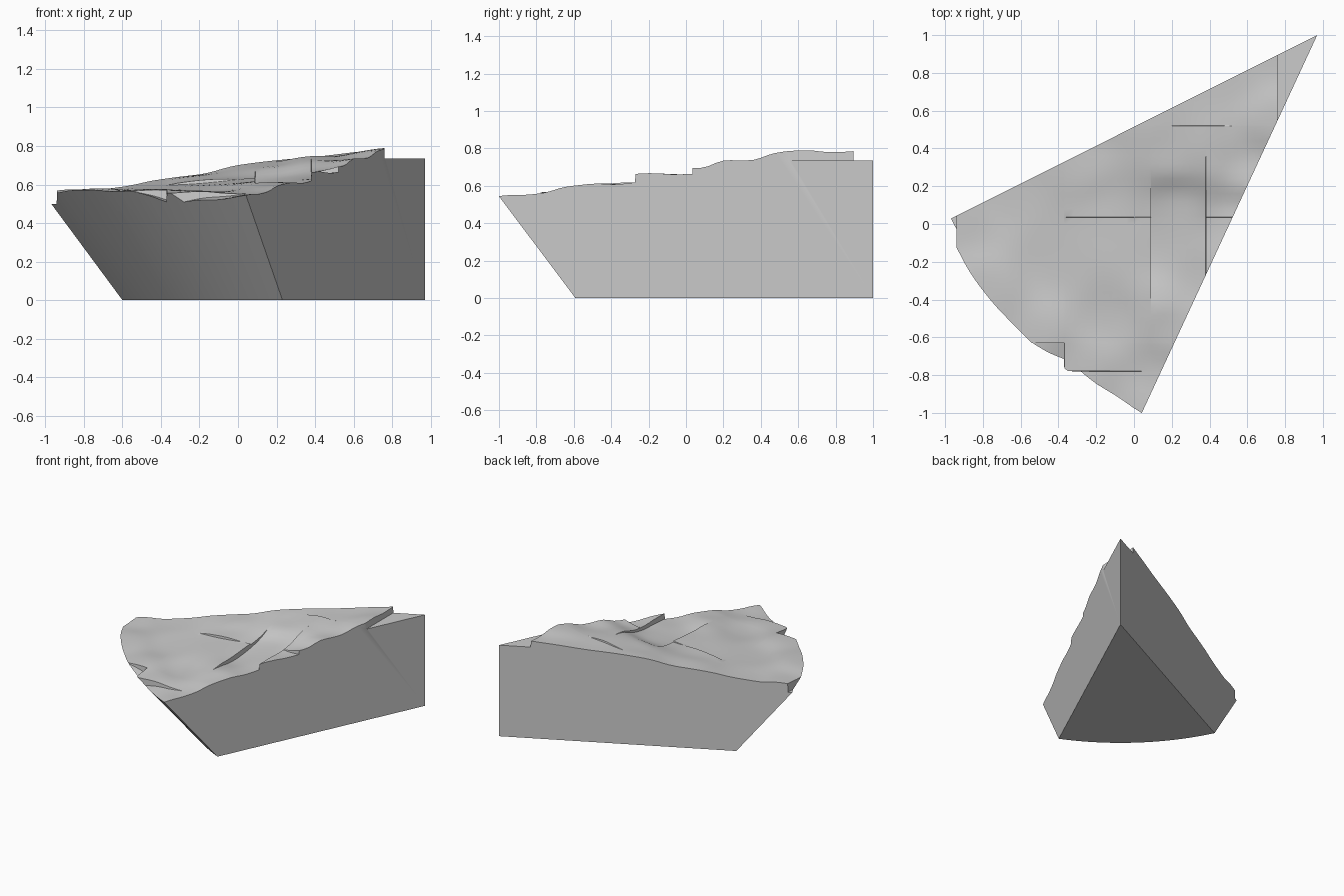
import bpy, bmesh, math

cube = bpy.data.objects.get("Cube")
if cube:
    bpy.data.objects.remove(cube)

APEX = (0.97, 1.0)
START, END = math.radians(206.6), math.radians(245.1)
FOOT, FLARE = 1.755, 0.827      # floor radius and outward lean of the curved side
SEAMS_X = (-0.94, -0.37, 0.09, 0.38, 0.76)
SEAMS_Y = (-0.78, -0.63, 0.035, 0.52)

# Ground samples: x, y, height
SAMPLES = [
    (-.94, .05, .57), (-.7, .16, .575), (-.3, .36, .64), (.1, .56, .715),
    (.5, .76, .755), (.76, .9, .785), (.04, -1, .545), (.13, -.8, .555),
    (.22, -.6, .6), (.37, -.3, .615), (.51, 0, .635), (.65, .3, .73),
    (.75, .54, .785), (-.8, -.37, .57), (-.5, -.63, .57), (-.3, -.74, .562),
    (-.1, -.5, .565), (-.4, -.2, .575), (-.1, .03, .61), (.09, -.44, .61),
    (.2, -.15, .62), (.22, .1, .64), (.2, .35, .7), (.36, .36, .73),
]


def trend(x, y):
    return 0.64 + 0.085 * x + 0.075 * y


def ramp(t, a, b):
    return min(max((t - a) / (b - a), 0), 1)


def crescent(t, a, b):
    return math.sin(math.pi * ramp(t, a, b))


def height(x, y):
    # Rolling ground
    total = weight = 0
    for px, py, pz in SAMPLES:
        w = 1 / ((x - px) ** 2 + (y - py) ** 2 + 0.01) ** 2
        total += w * (pz - trend(px, py))
        weight += w
    z = trend(x, y) + total / weight
    # Flat ends
    if x > 0.76:
        return 0.735
    if x < -0.94:
        return 0.5
    # Ledges near the curved rim
    if y < -0.78:
        z -= 0.065 * ramp(x, 0.03, -0.37)
    if x < -0.37 and y < -0.63:
        z -= 0.05 * ramp(x, -0.55, -0.37)
    # Sunken strip and raised tiles beside it
    if 0.09 < x < 0.38:
        z -= 0.03 * crescent(y, -0.44, 0.25) * ramp(x, 0.38, 0.09)
    if x > 0.38:
        z += 0.045 * ramp(y, 0.36, -0.27)
        if y > 0.035:
            z += 0.03 * ramp(x, 0.38, 0.52) * ramp(y, 0.3, 0.035)
    if y > 0.035:
        z += 0.02 * crescent(x, -0.37, 0.05) * ramp(y, 0.4, 0.035)
    elif x < 0.09:
        z += 0.01 * crescent(y, -0.44, 0.25) * ramp(x, -0.3, 0.09)
    if y < 0.52:
        z += 0.012 * crescent(x, 0.21, 0.5) * ramp(y, 0.3, 0.52)
    return z


def grid_lines(seams):
    lines = [i * 0.04 - 1.12 for i in range(57)]
    lines = [v for v in lines if all(abs(v - s) > 0.008 for s in seams)]
    return sorted(lines + [s + d for s in seams for d in (-0.001, 0.001)])


def make_object(name, bm):
    bmesh.ops.recalc_face_normals(bm, faces=bm.faces)
    mesh = bpy.data.meshes.new(name)
    bm.to_mesh(mesh)
    bm.free()
    obj = bpy.data.objects.new(name, mesh)
    bpy.context.collection.objects.link(obj)
    return obj


# Thick ground sheet with stepped seams
bm = bmesh.new()
ys = grid_lines(SEAMS_Y)
rows = [[bm.verts.new((x, y, height(x, y))) for y in ys] for x in grid_lines(SEAMS_X)]
for a, b in zip(rows, rows[1:]):
    for j in range(len(ys) - 1):
        bm.faces.new((a[j], b[j], b[j + 1], a[j + 1]))
result = bmesh.ops.extrude_face_region(bm, geom=bm.faces[:], use_keep_orig=True)
for item in result["geom"]:
    if isinstance(item, bmesh.types.BMVert):
        item.co.z = -0.2
ground = make_object("terrain_wedge", bm)

# Flared pie-slice envelope
bm = bmesh.new()
rings = []
for z in (0, 1):
    ring = [bm.verts.new((*APEX, z))]
    for i in range(25):
        angle = START + (END - START) * i / 24
        r = FOOT + FLARE * z
        ring.append(bm.verts.new((APEX[0] + r * math.cos(angle),
                                  APEX[1] + r * math.sin(angle), z)))
    rings.append(ring)
low, high = rings
for i in range(len(low)):
    j = (i + 1) % len(low)
    bm.faces.new((low[i], low[j], high[j], high[i]))
bm.faces.new(low[::-1])
bm.faces.new(high)
envelope = make_object("slice_cutter", bm)
envelope.hide_render = True

# Trim the ground to the slice
trim = ground.modifiers.new("trim", "BOOLEAN")
trim.operation = "INTERSECT"
trim.solver = "EXACT"
trim.object = envelope
bpy.context.view_layer.objects.active = ground
bpy.ops.object.select_all(action="DESELECT")
ground.select_set(True)
bpy.ops.object.modifier_apply(modifier="trim")
bpy.data.objects.remove(envelope)
bpy.ops.object.shade_smooth_by_angle(angle=math.radians(30))

# Plain stone colour
stone = bpy.data.materials.new("light_grey_stone")
stone.use_nodes = True
colour = (0.6, 0.6, 0.6, 1)
stone.diffuse_color = colour
stone.node_tree.nodes["Principled BSDF"].inputs["Base Color"].default_value = colour
ground.data.materials.clear()
ground.data.materials.append(stone)
